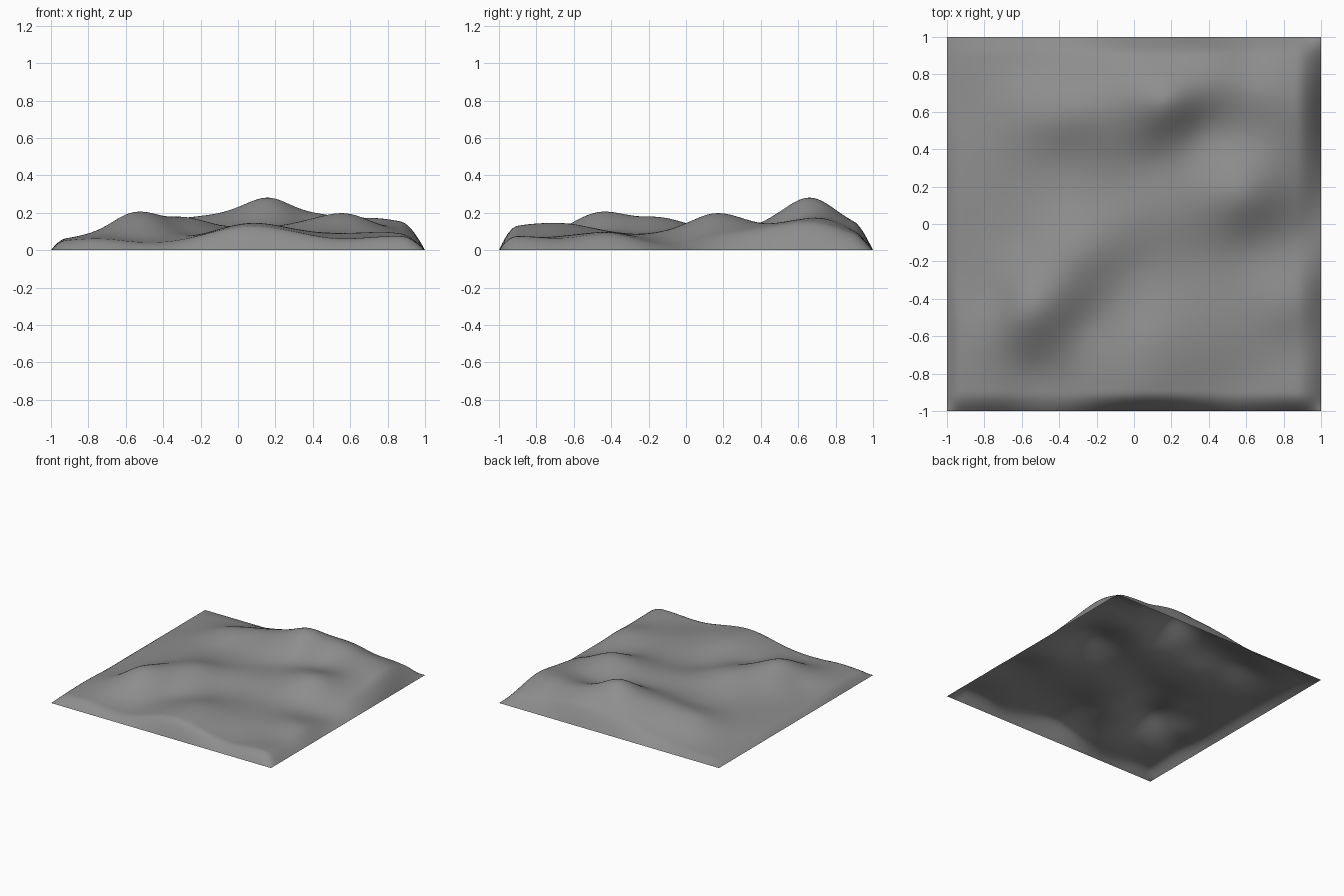
import bpy, bmesh, math

# Spot heights (x, y, z) of the peaks, ridges and valleys
SPOTS = [
    # main peak, curved rim to the east and bowl below it
    (0.17, 0.65, 0.28), (0.0, 0.58, 0.22), (0.48, 0.8, 0.18), (0.72, 0.75, 0.165),
    (0.37, 0.52, 0.14), (0.1, 0.35, 0.13), (0.86, 0.62, 0.155), (0.62, 0.48, 0.14),
    # north-west hill
    (-0.27, 0.6, 0.175), (-0.5, 0.58, 0.14), (-0.65, 0.45, 0.09), (-0.35, 0.37, 0.11),
    (-0.55, 0.82, 0.06), (-0.3, 0.85, 0.09),
    # south-west hill and the ridge running up from it
    (-0.5, -0.43, 0.205), (-0.6, -0.47, 0.19), (-0.27, -0.14, 0.175), (0.02, 0.05, 0.125),
    (-0.75, -0.4, 0.09), (-0.52, -0.6, 0.15), (-0.55, -0.78, 0.065), (-0.25, -0.52, 0.09),
    (-0.6, -0.1, 0.1), (0.0, -0.25, 0.095), (-0.2, 0.12, 0.115),
    # eastern hills
    (0.58, 0.15, 0.195), (0.36, 0.15, 0.16), (0.82, -0.42, 0.095), (0.65, -0.1, 0.08),
    (0.3, -0.15, 0.095), (0.9, -0.05, 0.03), (0.88, -0.65, 0.065), (0.88, 0.3, 0.105),
    # front ridge
    (0.02, -0.85, 0.135), (-0.35, -0.9, 0.05), (0.52, -0.86, 0.065), (0.4, -0.6, 0.1),
    (0.06, -0.62, 0.14), (0.85, -0.88, 0.075), (-0.72, -0.9, 0.062),
    # low ground near the borders
    (-0.93, -0.93, 0.05), (-0.88, -0.4, 0.055), (-0.88, 0.1, 0.045), (-0.85, 0.6, 0.04),
    (-0.9, 0.95, 0.015), (-0.4, 0.95, 0.04), (0.15, 0.9, 0.14),
    (0.6, 0.92, 0.1), (0.93, 0.93, 0.07),
]


def kernel(ax, ay, bx, by):
    return math.sqrt((ax - bx) ** 2 + (ay - by) ** 2 + 0.14 ** 2)


def solve(rows):
    """Gauss-Jordan elimination of an augmented matrix."""
    n = len(rows)
    for i in range(n):
        p = max(range(i, n), key=lambda r: abs(rows[r][i]))
        rows[i], rows[p] = rows[p], rows[i]
        for r in range(n):
            if r != i:
                k = rows[r][i] / rows[i][i]
                rows[r] = [a - k * b for a, b in zip(rows[r], rows[i])]
    return [rows[i][n] / rows[i][i] for i in range(n)]


MEAN = 0.06
weights = solve([[kernel(a[0], a[1], b[0], b[1]) for b in SPOTS] + [a[2] - MEAN]
                 for a in SPOTS])


def ramp(d, width):
    t = min(max(d / width, 0), 1)
    return 1 - (1 - t) ** 2


def height(x, y):
    z = MEAN + sum(w * kernel(x, y, s[0], s[1]) for w, s in zip(weights, SPOTS))
    # all borders fall to the ground; the front one is steepest
    edge = ramp(1 + y, 0.1) * ramp(1 - y, 0.1) * ramp(1 + x, 0.08) * ramp(1 - x, 0.13)
    return max(z, 0.012) * edge


# Terrain sheet, open underneath
bm = bmesh.new()
bmesh.ops.create_grid(bm, x_segments=110, y_segments=110, size=1)
for v in bm.verts:
    v.co.z = height(v.co.x, v.co.y)
for f in bm.faces:
    f.smooth = True
mesh = bpy.data.meshes.new("terrain")
bm.to_mesh(mesh)
bm.free()

# Dark grey ground
ground_grey = bpy.data.materials.new("ground_grey")
ground_grey.diffuse_color = (0.27, 0.27, 0.27, 1)
mesh.materials.append(ground_grey)

terrain = bpy.data.objects.new("terrain", mesh)
bpy.context.collection.objects.link(terrain)
